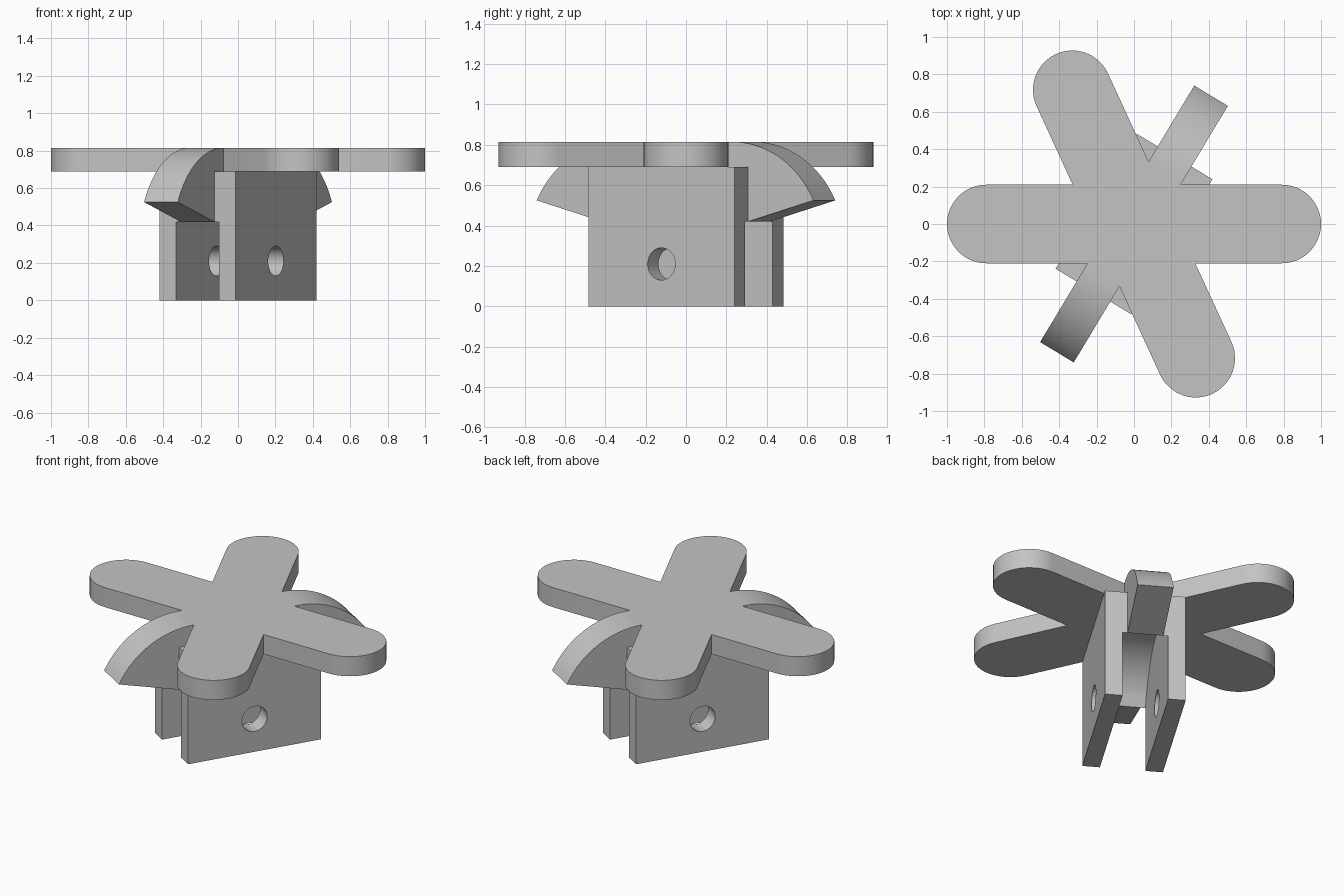
import bpy, bmesh
from math import sin, cos, pi, radians, sqrt, asin, atan2

cube = bpy.data.objects.get("Cube")
if cube:
    bpy.data.objects.remove(cube, do_unlink=True)

GREY = (0.55, 0.55, 0.55, 1.0)
grey = bpy.data.materials.new("plain grey")
grey.use_nodes = True
grey.diffuse_color = GREY
grey.node_tree.nodes["Principled BSDF"].inputs["Base Color"].default_value = GREY

TOP, UNDER = 0.815, 0.69        # faces of the star plate
TURN = radians(59)              # heading of the fork and the hooked arms
HALF = 0.421                    # half length of the fork
OUTER, INNER = 0.236, 0.133     # fork cheek offsets
PIN_Z, PIN_R = 0.21, 0.08       # pin hole
SHOULDER = 0.42                 # height where the arch meets the fork ends


def arc(cx, cy, r, start, end, steps=24):
    angles = [start + (end - start) * i / steps for i in range(steps + 1)]
    return [(cx + r * cos(a), cy + r * sin(a)) for a in angles]


def extrude(name, loops, depth, location=(0, 0, 0), rotation=(0, 0, 0)):
    """Solid from flat loops (first outer, others holes), centred on its plane."""
    curve = bpy.data.curves.new(name, "CURVE")
    curve.dimensions = "2D"
    curve.fill_mode = "BOTH"
    curve.extrude = depth / 2
    for loop in loops:
        spline = curve.splines.new("POLY")
        spline.points.add(len(loop) - 1)
        for point, (x, y) in zip(spline.points, loop):
            point.co = (x, y, 0, 1)
        spline.use_cyclic_u = True
    obj = bpy.data.objects.new(name, curve)
    obj.location, obj.rotation_euler = location, rotation
    bpy.context.collection.objects.link(obj)
    bpy.ops.object.select_all(action="DESELECT")
    obj.select_set(True)
    bpy.context.view_layer.objects.active = obj
    bpy.ops.object.convert(target="MESH")
    obj = bpy.context.view_layer.objects.active
    bm = bmesh.new()
    bm.from_mesh(obj.data)
    bmesh.ops.remove_doubles(bm, verts=bm.verts, dist=0.0001)
    bmesh.ops.recalc_face_normals(bm, faces=bm.faces)
    bm.to_mesh(obj.data)
    bm.free()
    obj.data.materials.clear()
    obj.data.materials.append(grey)
    bpy.ops.object.shade_smooth_by_angle(angle=radians(30))
    return obj


# Star plate: four round-ended arms with sharp notches between them
reach, width = 0.79, 0.21
headings = [radians(a) for a in (0, 114.7, 180, 294.7)]
outline = []
for i, a in enumerate(headings):
    outline += arc(reach * cos(a), reach * sin(a), width, a - pi / 2, a + pi / 2)
    gap = (headings[(i + 1) % 4] - a) % (2 * pi) / 2
    notch = width / sin(gap)
    outline.append((notch * cos(a + gap), notch * sin(a + gap)))
extrude("star_plate", [outline], TOP - UNDER, (0, 0, (TOP + UNDER) / 2))

# Fork cheeks with a pin hole through each
cheek = [(-HALF, 0), (HALF, 0), (HALF, UNDER), (-HALF, UNDER)]
pin_hole = arc(0, PIN_Z, PIN_R, 0, 2 * pi, 32)[:-1]
for side, name in ((1, "left_cheek"), (-1, "right_cheek")):
    offset = side * (OUTER + INNER) / 2
    extrude(name, [cheek, pin_hole], OUTER - INNER,
            (offset * sin(TURN), -offset * cos(TURN), 0), (pi / 2, 0, TURN))

# Arched bridge between the cheeks, concentric with the pin
rise = atan2(SHOULDER - PIN_Z, HALF)
bridge_r = sqrt(HALF ** 2 + (SHOULDER - PIN_Z) ** 2)
bridge = arc(0, PIN_Z, bridge_r, pi - rise, rise, 32) + [(HALF, UNDER), (-HALF, UNDER)]
extrude("arched_bridge", [bridge], 2 * INNER, rotation=(pi / 2, 0, TURN))

# Hooked arms curving down at both ends of the fork
bend, tip, tip_z = 0.33, 0.80, 0.525
run, drop = tip - bend, TOP - tip_z
bend_r = (run ** 2 + drop ** 2) / (2 * drop)
hook = [(0.2, TOP), (0.2, 0.7), (0.25, 0.7), (HALF, SHOULDER)]
hook += arc(bend, TOP - bend_r, bend_r, pi / 2 - asin(run / bend_r), pi / 2)
for name, turn in (("rear_hook", TURN), ("front_hook", TURN + pi)):
    extrude(name, [hook], 0.21, rotation=(pi / 2, 0, turn))
